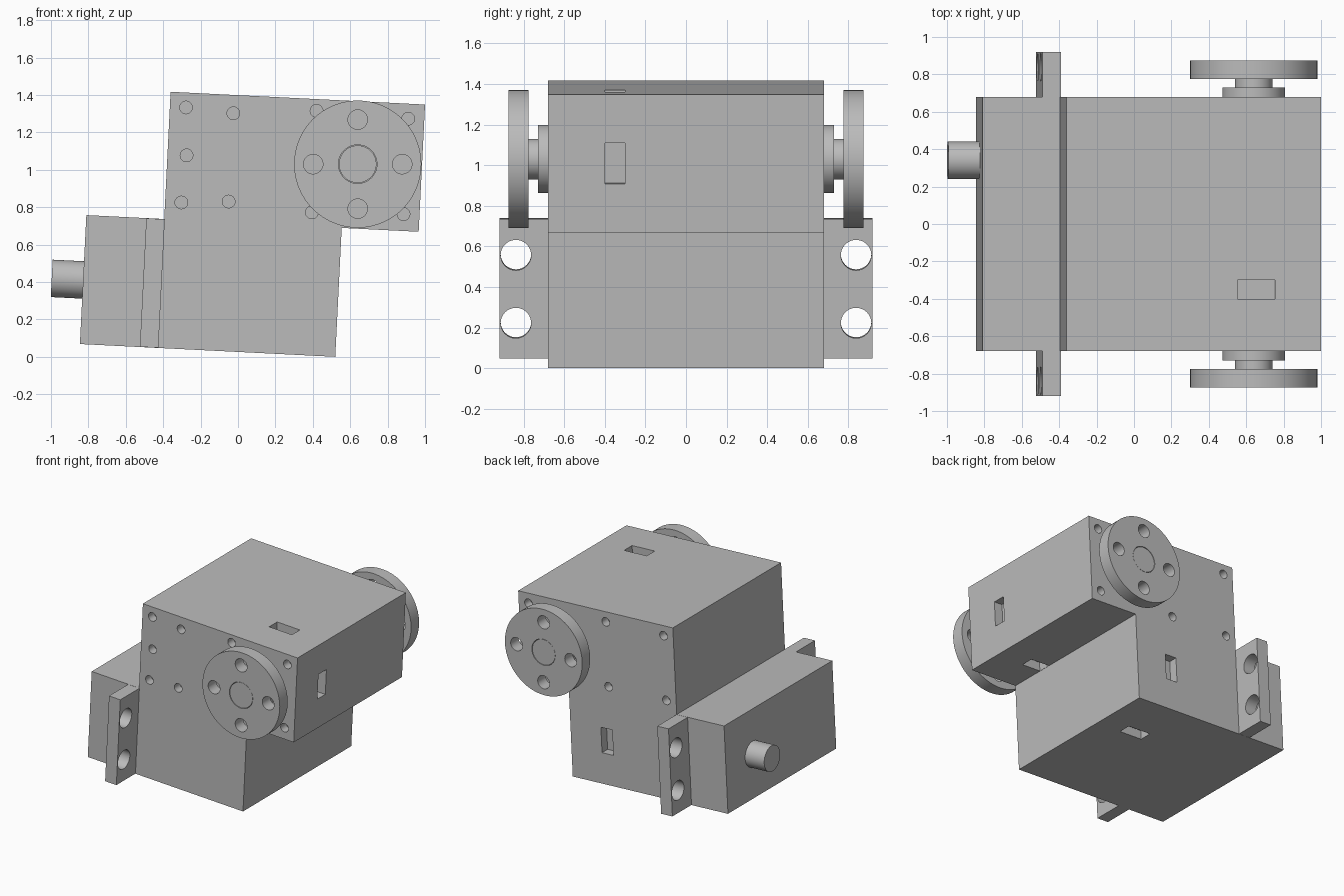
import bpy
import bmesh
from math import pi, radians, cos, sin
from mathutils import Matrix, Vector

if "Cube" in bpy.data.objects:
    bpy.data.objects.remove(bpy.data.objects["Cube"], do_unlink=True)

GREY = (0.5, 0.5, 0.5, 1)
grey = bpy.data.materials.new("plain grey")
grey.use_nodes = True
grey.diffuse_color = GREY
grey.node_tree.nodes["Principled BSDF"].inputs["Base Color"].default_value = GREY

# The housing is leaned by a small angle about its lower right edge
LEAN = Matrix.Translation((0.52, 0, 0)) @ Matrix.Rotation(0.05, 4, "Y")
WIDTH = 0.68
TO_AXIS = {"x": Matrix.Rotation(pi / 2, 4, "Y"), "y": Matrix.Rotation(pi / 2, 4, "X")}


def add_box(bm, x, y, z):
    size = (x[1] - x[0], y[1] - y[0], z[1] - z[0])
    centre = (sum(x) / 2, sum(y) / 2, sum(z) / 2)
    bmesh.ops.create_cube(bm, size=1, matrix=Matrix.Translation(centre) @ Matrix.Diagonal((*size, 1)))


def add_cylinder(bm, centre, radius, length, axis, sides=48):
    bmesh.ops.create_cone(bm, cap_ends=True, segments=sides, radius1=radius, radius2=radius,
                          depth=length, matrix=Matrix.Translation(centre) @ TO_AXIS[axis])


def finish(name, bm, matrix=Matrix()):
    bm.transform(matrix)
    bmesh.ops.recalc_face_normals(bm, faces=bm.faces)
    mesh = bpy.data.meshes.new(name)
    bm.to_mesh(mesh)
    bm.free()
    mesh.materials.append(grey)
    obj = bpy.data.objects.new(name, mesh)
    bpy.context.collection.objects.link(obj)
    return obj


def activate(obj):
    bpy.ops.object.select_all(action="DESELECT")
    obj.select_set(True)
    bpy.context.view_layer.objects.active = obj


def cut(obj, bm, matrix=Matrix()):
    cutter = finish("cutter", bm, matrix)
    cutter.hide_render = True
    mod = obj.modifiers.new("holes", "BOOLEAN")
    mod.operation = "DIFFERENCE"
    mod.solver = "EXACT"
    mod.object = cutter
    activate(obj)
    bpy.ops.object.modifier_apply(modifier=mod.name)
    bpy.data.objects.remove(cutter, do_unlink=True)


def smooth(obj):
    activate(obj)
    bpy.ops.object.shade_smooth_by_angle(angle=radians(30))


# Housing: stepped side profile extruded across the width
profile = [(-1.367, 0), (0, 0), (0, 0.69), (0.412, 0.69), (0.412, 1.371),
           (-0.95, 1.371), (-0.95, 0.69), (-1.367, 0.69)]
bm = bmesh.new()
face = bm.faces.new([bm.verts.new((x, -WIDTH, z)) for x, z in profile])
side = bmesh.ops.extrude_face_region(bm, geom=[face])["geom"]
bmesh.ops.translate(bm, vec=(0, 2 * WIDTH, 0),
                    verts=[v for v in side if isinstance(v, bmesh.types.BMVert)])
housing = finish("housing", bm, LEAN)

# Screw holes on the front and back faces
bm = bmesh.new()
corner_holes = [(-0.278, 1.333), (0.91, 1.273), (-0.303, 0.825), (0.885, 0.763)]
front_holes = [(-0.025, 1.302), (-0.275, 1.077), (-0.05, 0.83), (0.42, 1.315), (0.395, 0.772)]
back_holes = [(0.23, 1.307), (0.205, 0.798)]
for y, extra in ((-WIDTH, front_holes), (WIDTH, back_holes)):
    for x, z in corner_holes + extra:
        add_cylinder(bm, (x, y, z), 0.034, 0.14, "y", 24)
cut(housing, bm)

# Rectangular slots on the top, right end, underside, base and back
bm = bmesh.new()
slot_y = (-0.4, -0.3)
add_box(bm, (-0.034, 0.166), slot_y, (1.3, 1.45))
add_box(bm, (0.34, 0.5), slot_y, (0.93, 1.13))
add_box(bm, (0.002, 0.166), slot_y, (0.64, 0.76))
add_box(bm, (-0.42, -0.22), (0.2, 0.3), (-0.1, 0.07))
add_box(bm, (-0.37, -0.27), (WIDTH - 0.07, WIDTH + 0.1), (0.245, 0.445))
cut(housing, bm, LEAN)
smooth(housing)

# Mounting ears with two through holes each
for name, s in (("front_mounting_ear", -1), ("back_mounting_ear", 1)):
    bm = bmesh.new()
    add_box(bm, (-1.046, -0.947), sorted((s * (WIDTH - 0.01), s * 0.92)), (0.001, 0.689))
    ear = finish(name, bm, LEAN)
    bm = bmesh.new()
    for z in (0.175, 0.51):
        add_cylinder(bm, (-1, s * 0.838, z), 0.075, 0.3, "x")
    cut(ear, bm, LEAN)
    smooth(ear)

# Cable outlet on the left end
bm = bmesh.new()
add_cylinder(bm, (-1.44, 0.34, 0.343), 0.1, 0.19, "x")
smooth(finish("cable_outlet", bm, LEAN))

# Drive discs with collar, shaft and four bolt holes
AXLE = Vector((0.64, 0, 1.03))
for label, s in (("front", -1), ("back", 1)):
    bm = bmesh.new()
    add_cylinder(bm, AXLE + Vector((0, s * 0.825, 0)), 0.34, 0.1, "y", 96)
    disc = finish(label + "_drive_disc", bm)
    bm = bmesh.new()
    for i in range(4):
        a = i * pi / 2
        add_cylinder(bm, AXLE + Vector((0.238 * cos(a), s * 0.825, 0.238 * sin(a))), 0.052, 0.2, "y")
    add_cylinder(bm, AXLE + Vector((0, s * 0.825, 0)), 0.103, 0.2, "y")
    cut(disc, bm)
    smooth(disc)
    for part, radius, inner, outer in (("collar", 0.168, 0.67, 0.73), ("shaft", 0.1, 0.67, 0.873)):
        bm = bmesh.new()
        add_cylinder(bm, AXLE + Vector((0, s * (inner + outer) / 2, 0)), radius, outer - inner, "y", 64)
        smooth(finish(label + "_" + part, bm))
